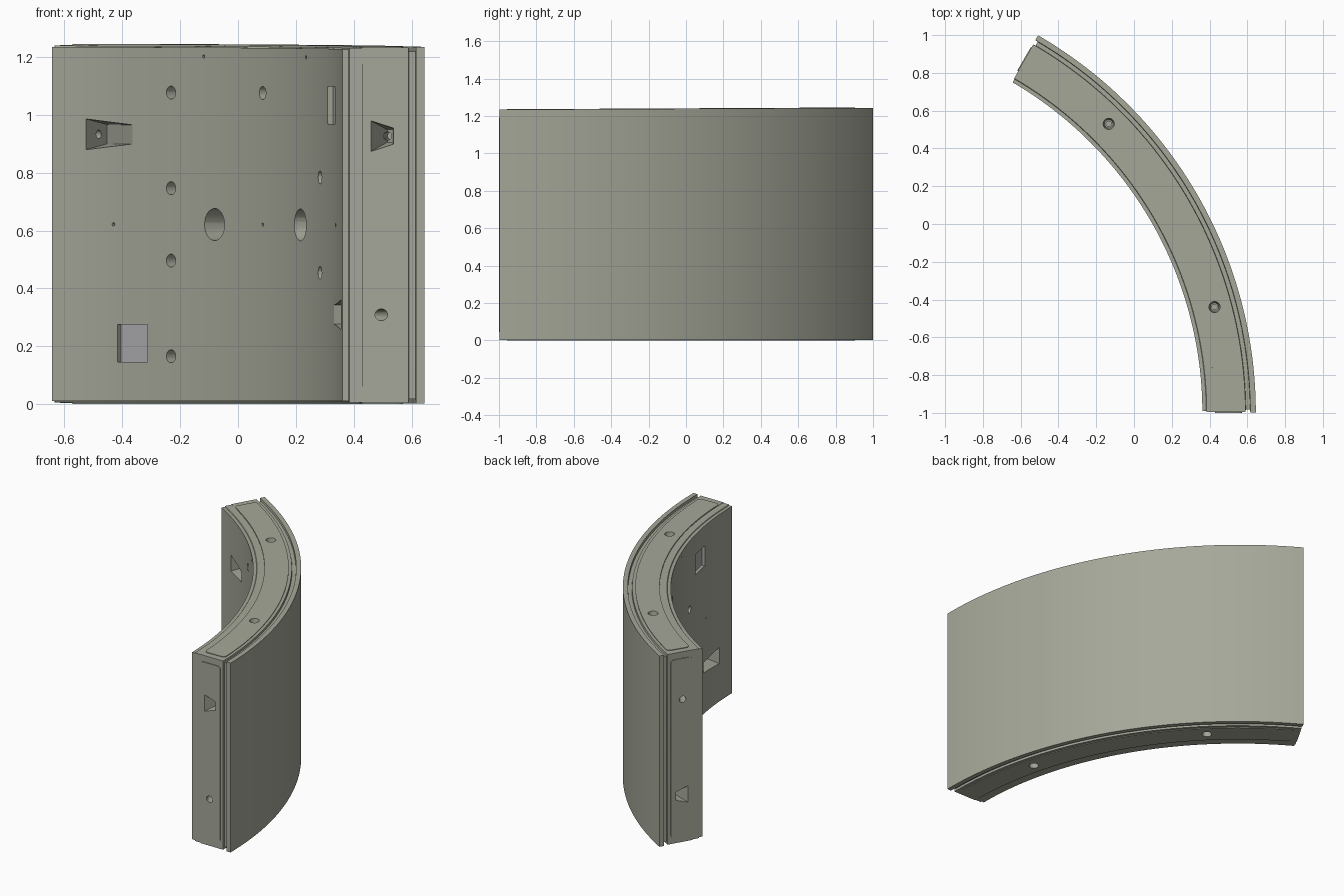
import bpy, bmesh, math
from math import cos, sin, pi, radians as rad
from mathutils import Vector

if "Cube" in bpy.data.objects:
    bpy.data.objects.remove(bpy.data.objects["Cube"])

CX, CY = -1.664, -1.0            # ring centre
RI, RO, RM = 2.026, 2.309, 2.164  # inner, outer and middle radius
SPAN, H, N = rad(60), 1.241, 72


def P(r, a, z):
    """Ring coordinates to world, with the slight taper of the top face."""
    x, y = CX + r * cos(a), CY + r * sin(a)
    return Vector((x, y, z + 0.005 * y * z / H))


def material(name, col):
    m = bpy.data.materials.new(name)
    m.diffuse_color = (*col, 1)
    m.use_nodes = True
    m.node_tree.nodes["Principled BSDF"].inputs["Base Color"].default_value = m.diffuse_color
    return m


concrete = material("concrete", (0.38, 0.39, 0.32))
plate_grey = material("plate_grey", (0.42, 0.42, 0.43))


def finish(bm, name, mat=None):
    bmesh.ops.recalc_face_normals(bm, faces=bm.faces[:])
    me = bpy.data.meshes.new(name)
    bm.to_mesh(me)
    bm.free()
    ob = bpy.data.objects.new(name, me)
    bpy.context.collection.objects.link(ob)
    if mat:
        me.materials.append(mat)
    return ob


# curved body: perimeter loops lofted from the inner to the outer face
# (radius, inset) pairs give the stepped edges and the gasket groove
profile = [(RI, .010), (2.046, .010), (2.049, .006), (2.092, .006), (2.092, .004),
           (2.254, .004), (2.256, .018), (2.278, .018), (2.280, .002), (RO, .002)]
bm = bmesh.new()
loops = []
for r, ins in profile:
    a0, a1 = ins / r, SPAN - ins / r
    ang = [a0 + (a1 - a0) * i / N for i in range(N + 1)]
    low = [bm.verts.new(P(r, a, ins)) for a in ang]
    high = [bm.verts.new(P(r, a, H - ins)) for a in ang]
    loops.append((low, high))
for (l0, h0), (l1, h1) in zip(loops, loops[1:]):
    A, B = l0 + h0[::-1], l1 + h1[::-1]
    for i in range(len(A)):
        j = (i + 1) % len(A)
        bm.faces.new((A[i], A[j], B[j], B[i]))
for l, h in (loops[0], loops[-1]):
    for i in range(N):
        bm.faces.new((l[i], l[i + 1], h[i + 1], h[i]))
body = finish(bm, "lining_segment", concrete)


# raised joint pads with rounded corners
def rounded(w, h, c, n):
    """Rounded rectangle outline, long side w split into n steps."""
    pts = []
    for k, (sx, sy) in enumerate(((1, 1), (-1, 1), (-1, -1), (1, -1))):
        for i in range(7):
            t = (k + i / 6) * pi / 2
            pts.append((sx * (w / 2 - c) + c * cos(t), sy * (h / 2 - c) + c * sin(t)))
        if k in (0, 2):
            e = w / 2 - c
            pts += [(sx * (e - 2 * e * i / n), sy * h / 2) for i in range(1, n)]
    return pts


def pad(name, w, n, place):
    bm = bmesh.new()
    out = rounded(w, .143, .022, n)
    rings = [[bm.verts.new(place(u, v, d)) for u, v in out] for d in (.0, .012)]
    for ring in rings:
        bm.faces.new(ring)
    for i in range(len(out)):
        j = (i + 1) % len(out)
        bm.faces.new((rings[0][i], rings[0][j], rings[1][j], rings[1][i]))
    return finish(bm, name, concrete)


arc = RM * SPAN - .09
pads = [
    pad("bottom_pad", arc, N, lambda u, v, d: P(RM + v, SPAN / 2 + u / RM, d)),
    pad("top_pad", arc, N, lambda u, v, d: P(RM + v, SPAN / 2 + u / RM, H - d)),
    pad("front_end_pad", 1.15, 2, lambda u, v, d: P(RM + v, d / RM, H / 2 + u)),
    pad("rear_end_pad", 1.15, 2, lambda u, v, d: P(RM + v, SPAN - d / RM, H / 2 + u))]

# cutters
cut_a, cut_b = bmesh.new(), bmesh.new()


def hull(bm, pts):
    vs = [bm.verts.new(p) for p in pts]
    bmesh.ops.convex_hull(bm, input=vs)


def cone(bm, p0, p1, r0, r1, n=24):
    ax = (p1 - p0).normalized()
    u = ax.orthogonal().normalized()
    v = ax.cross(u)
    hull(bm, [p + r * (u * cos(2 * pi * i / n) + v * sin(2 * pi * i / n))
              for p, r in ((p0, r0), (p1, r1)) for i in range(n)])


def inner_hole(deg, z, r0, r1, depth):
    a = rad(deg)
    cone(cut_a, P(RI - .01, a, z), P(RI + depth, a, z), r0, r1)


# holes in the inner face
for deg, zs in ((45, (.165, .495, .745, 1.075)), (30.3, (1.075,)), (16, (.455, .785))):
    for z in zs:
        inner_hole(deg, z, .023, .018, .10)
for deg in (38.6, 21.9):
    inner_hole(deg, .62, .056, .045, .2)
for deg, z in ((40.3, 1.2), (20.4, 1.2), (52.5, .62), (30.3, .62), (8.8, .62)):
    inner_hole(deg, z, .006, .006, .03)

# dowel holes in the top and bottom faces
for deg in (15, 45):
    for z0, s in ((0, 1), (H, -1)):
        q = lambda d: P(RM, rad(deg), z0 + s * d)
        cone(cut_a, q(-.01), q(.06), .031, .022)
        cone(cut_b, q(.04), q(.14), .014, .014)

# bolt pockets: one set at each end, turned half round
for end in (0, 1):
    A = lambda a: SPAN - a if end else a
    Z = lambda w: .93 + w if end else .31 + w
    Z2 = lambda w: .31 + w if end else .93 + w
    # wedge pocket in the inner face
    a0, a1 = rad(4.2), rad(9.9)
    pts = []
    for s in (-1, 1):
        for r in (RI - .01, RI):
            pts += [P(r, A(a0), Z(s * .053)), P(r, A(a1), Z(s * .033))]
        pts.append(P(RI + .13, A(a0), Z(s * .033)))
    hull(cut_a, pts)
    # bolt hole from the wedge to the end face
    cone(cut_b, P(RM + .004, A(-.01), Z(0)), P(RI + .07, A(a0 + .012), Z(0)), .021, .014)
    # tapered socket in the end face
    pts = []
    for s in (-1, 1):
        for d in (-.01, 0):
            pts += [P(RM - .04, A(d / RM), Z2(s * .053)), P(RM + .037, A(d / RM), Z2(s * .028))]
        pts += [P(RM + .018, A(.09 / RM), Z2(s * .022)), P(RM + .035, A(.07 / RM), Z2(s * .022))]
    hull(cut_a, pts)
    cone(cut_b, P(RM + .012, A(.03 / RM), Z2(0)), P(RM + .04, A(.2 / RM), Z2(0)), .014, .014)


# shallow rectangular recesses with grey plates
def block(bm, deg, z, r0, r1):
    hull(bm, [P(r, rad(deg + s * 1.9), z + t * .065)
              for r in (r0, r1) for s in (-1, 1) for t in (-1, 1)])


for name, deg, z in (("rear_plate", 50.1, .21), ("front_plate", 11.2, 1.035)):
    block(cut_a, deg, z, RI - .01, RI + .024)
    bm = bmesh.new()
    block(bm, deg, z, RI + .02, RI + .028)
    finish(bm, name, plate_grey)

cutters = [finish(cut_a, "pocket_cutter"), finish(cut_b, "bolt_cutter")]
for ob in [body] + pads:
    bpy.context.view_layer.objects.active = ob
    for c in cutters:
        c.hide_render = True
        m = ob.modifiers.new("cut", 'BOOLEAN')
        m.object, m.operation, m.solver = c, 'DIFFERENCE', 'EXACT'
        bpy.ops.object.modifier_apply(modifier=m.name)
    bpy.ops.object.select_all(action='DESELECT')
    ob.select_set(True)
    bpy.ops.object.shade_smooth_by_angle(angle=rad(20))
for c in cutters:
    bpy.data.objects.remove(c)
